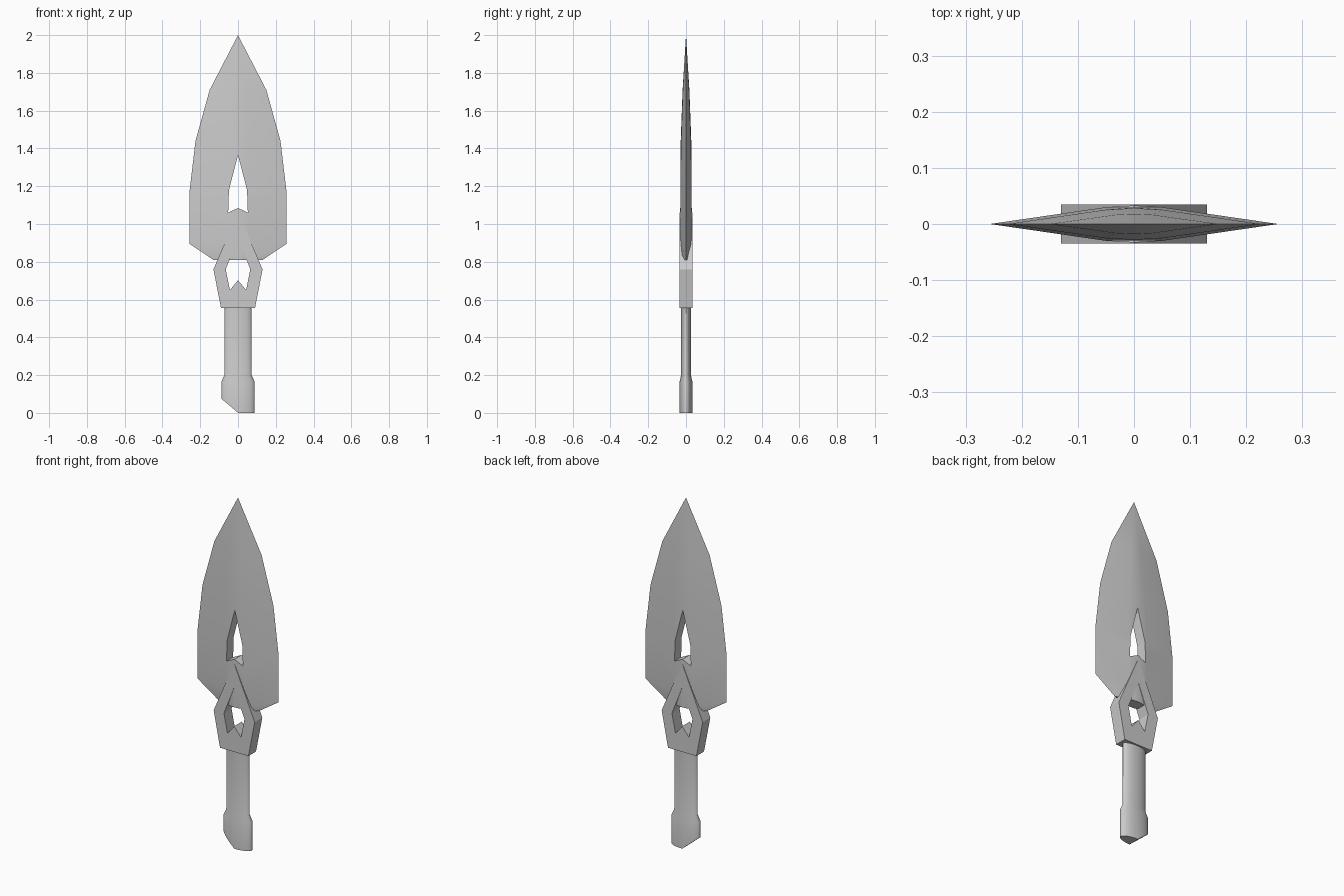
import bpy, bmesh, math
from mathutils import Vector

if "Cube" in bpy.data.objects:
    bpy.data.objects.remove(bpy.data.objects["Cube"])

steel = bpy.data.materials.new("grey_steel")
steel.diffuse_color = (0.6, 0.6, 0.6, 1)
steel.use_nodes = True
steel.node_tree.nodes["Principled BSDF"].inputs["Base Color"].default_value = steel.diffuse_color


def finish(bm, name):
    bmesh.ops.remove_doubles(bm, verts=bm.verts, dist=1e-5)
    bmesh.ops.recalc_face_normals(bm, faces=bm.faces)
    me = bpy.data.meshes.new(name)
    bm.to_mesh(me)
    bm.free()
    me.materials.append(steel)
    ob = bpy.data.objects.new(name, me)
    bpy.context.collection.objects.link(ob)
    return ob


def loft(rings):
    """Skin a stack of equal-length rings and cap both ends."""
    bm = bmesh.new()
    rows = [[bm.verts.new(p) for p in r] for r in rings]
    n = len(rows[0])
    for a, b in zip(rows, rows[1:]):
        for i in range(n):
            j = (i + 1) % n
            bm.faces.new((a[i], a[j], b[j], b[i]))
    bm.faces.new(rows[0])
    bm.faces.new(rows[-1])
    return bm


def prism(half, depth, name):
    """Mirror a right-hand (x, z) outline and extrude it along y."""
    pts = half + [(-x, z) for x, z in reversed(half) if x > 0]
    return finish(loft([[(x, y, z) for x, z in pts] for y in (-depth, depth)]), name)


def select(ob):
    bpy.ops.object.select_all(action='DESELECT')
    ob.select_set(True)
    bpy.context.view_layer.objects.active = ob


def cut(ob, cutter):
    m = ob.modifiers.new("opening", 'BOOLEAN')
    m.operation, m.solver, m.object = 'DIFFERENCE', 'EXACT', cutter
    select(ob)
    bpy.ops.object.modifier_apply(modifier=m.name)
    bpy.data.objects.remove(cutter)


def smooth(ob):
    select(ob)
    bpy.ops.object.shade_smooth_by_angle(angle=math.radians(30))


# Blade: sharp-edged section (z, half width, half thickness)
rings = []
for z, e, c in [(0.81, 0.13, 0.033), (0.895, 0.257, 0.033), (1.17, 0.257, 0.033),
                (1.44, 0.225, 0.028), (1.71, 0.15, 0.018)]:
    i, a = 0.05 * min(1, e / 0.225), c * 0.91
    rings.append([(x, y, z) for x, y in [(-e, 0), (-i, -a), (0, -c), (i, -a),
                                         (e, 0), (i, a), (0, c), (-i, a)]])
bm = loft(rings)
tip = bm.verts.new((0, 0, 2.0))
bm.faces.ensure_lookup_table()
top = bm.faces[-1]
ring = list(top.verts)
bm.faces.remove(top)
for k in range(8):
    bm.faces.new((ring[k], ring[(k + 1) % 8], tip))
blade = finish(bm, "blade")
cut(blade, prism([(0, 1.365), (0.048, 1.18), (0.052, 1.06), (0, 1.085)], 0.2, "blade_opening"))
smooth(blade)

# Guard: flat plate with a pointed opening
guard = prism([(0, 1.062), (0.13, 0.76), (0.09, 0.555)], 0.0345, "guard")
cut(guard, prism([(0, 0.925), (0.065, 0.76), (0.043, 0.65), (0, 0.702)], 0.2, "guard_opening"))

# Handle: oval grip with a flared pommel, cut at a slant below
N = 32
rings = [[(rx * math.cos(math.tau * k / N), ry * math.sin(math.tau * k / N), z)
          for k in range(N)]
         for z, rx, ry in [(0, 0.088, 0.034), (0.165, 0.088, 0.034),
                           (0.2, 0.072, 0.026), (0.58, 0.072, 0.026)]]
bm = loft(rings)
res = bmesh.ops.bisect_plane(bm, geom=bm.verts[:] + bm.edges[:] + bm.faces[:],
                             plane_co=Vector((0.001, 0, 0)),
                             plane_no=Vector((-0.075, 0, -0.089)), clear_outer=True)
edges = [e for e in bm.edges if e.is_boundary]
bmesh.ops.holes_fill(bm, edges=edges, sides=0)
smooth(finish(bm, "handle"))
